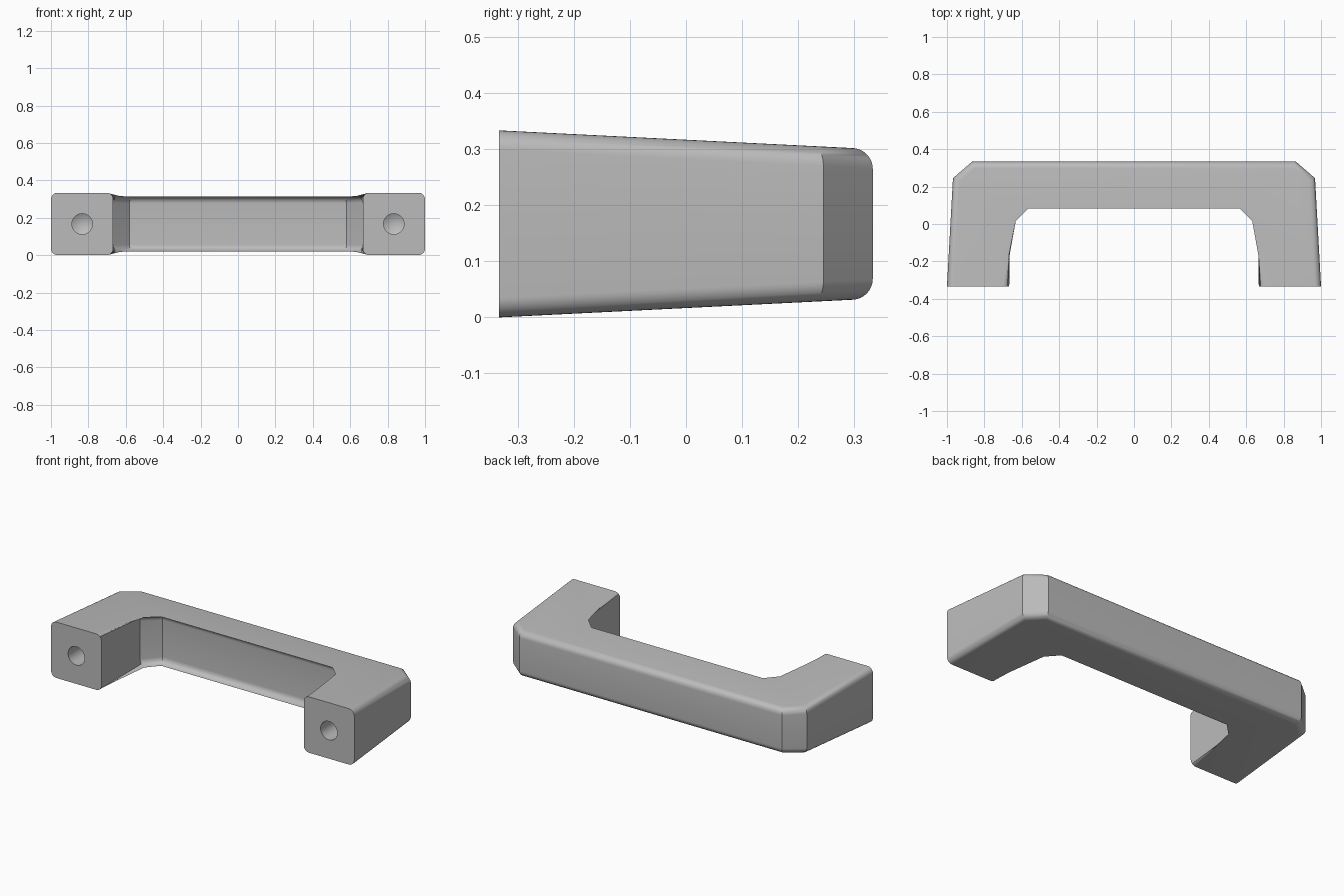
import bpy
import bmesh
from math import radians

cube = bpy.data.objects.get("Cube")
if cube:
    bpy.data.objects.remove(cube, do_unlink=True)

FRONT = -0.333
MID_Z = 0.1667


def half_height(y):
    """The handle gets thinner towards the back."""
    return MID_Z - 0.05 * (y - FRONT)


def link(name, bm):
    bmesh.ops.recalc_face_normals(bm, faces=bm.faces)
    mesh = bpy.data.meshes.new(name)
    bm.to_mesh(mesh)
    bm.free()
    obj = bpy.data.objects.new(name, mesh)
    bpy.context.collection.objects.link(obj)
    return obj


# Material
grey = bpy.data.materials.new("plain grey")
grey.use_nodes = True
colour = (0.5, 0.5, 0.5, 1)
grey.diffuse_color = colour
grey.node_tree.nodes["Principled BSDF"].inputs["Base Color"].default_value = colour

# Outline of one half, from the inner bar round the foot to the back, then mirrored
half = [(0.58, 0.118), (0.667, 0.031), (0.667, FRONT),
        (1.0, FRONT), (0.968, 0.245), (0.866, 0.333)]
outline = half + [(-x, y) for x, y in reversed(half)]

# Tapered handle body
bm = bmesh.new()
top = [bm.verts.new((x, y, MID_Z + half_height(y))) for x, y in outline]
bottom = [bm.verts.new((x, y, MID_Z - half_height(y))) for x, y in outline]
bm.faces.new(top)
bm.faces.new(bottom[::-1])
count = len(outline)
for i in range(count):
    j = (i + 1) % count
    bm.faces.new((top[i], bottom[i], bottom[j], top[j]))

# Round the long upper and lower edges, leaving the mounting faces crisp
rounded = []
for e in bm.edges:
    a, b = e.verts
    vertical = (a.co - b.co).xy.length < 0.001
    at_foot = max(a.co.y, b.co.y) < FRONT + 0.001
    if not vertical and not at_foot:
        rounded.append(e)
bmesh.ops.bevel(bm, geom=rounded, offset=0.035, offset_type='OFFSET',
                segments=8, profile=0.5, affect='EDGES')
handle = link("handle", bm)
handle.data.materials.append(grey)

# Screw holes with pointed drill bottoms
RADIUS, DEPTH, TIP = 0.055, 0.25, 0.032
for side, x in (("right", -0.833), ("left", 0.833)):
    bm = bmesh.new()
    rings = []
    start = bmesh.ops.create_circle(bm, cap_ends=True, segments=40, radius=RADIUS)["verts"]
    cap = bm.faces[:][0]
    end = bmesh.ops.extrude_face_region(bm, geom=[cap])["geom"]
    end_verts = [g for g in end if isinstance(g, bmesh.types.BMVert)]
    bmesh.ops.translate(bm, verts=end_verts, vec=(0, 0, DEPTH + 0.05))
    end_face = [g for g in end if isinstance(g, bmesh.types.BMFace)]
    tip = bmesh.ops.poke(bm, faces=end_face)["verts"]
    bmesh.ops.translate(bm, verts=tip, vec=(0, 0, TIP))
    cutter = link(side + "_hole_cutter", bm)
    cutter.data.materials.append(grey)
    cutter.location = (x, FRONT - 0.05, MID_Z)
    cutter.rotation_euler = (radians(-90), 0, 0)
    cutter.hide_render = True
    cutter.hide_viewport = False

    cut = handle.modifiers.new(side + " hole", 'BOOLEAN')
    cut.operation = 'DIFFERENCE'
    cut.solver = 'EXACT'
    cut.object = cutter
    bpy.context.view_layer.update()
    bpy.context.view_layer.objects.active = handle
    bpy.ops.object.modifier_apply(modifier=cut.name)
    bpy.data.objects.remove(cutter, do_unlink=True)

# Smooth the rounded edges, keep the chamfers sharp
bpy.ops.object.select_all(action='DESELECT')
handle.select_set(True)
bpy.context.view_layer.objects.active = handle
bpy.ops.object.shade_smooth_by_angle(angle=radians(30))
